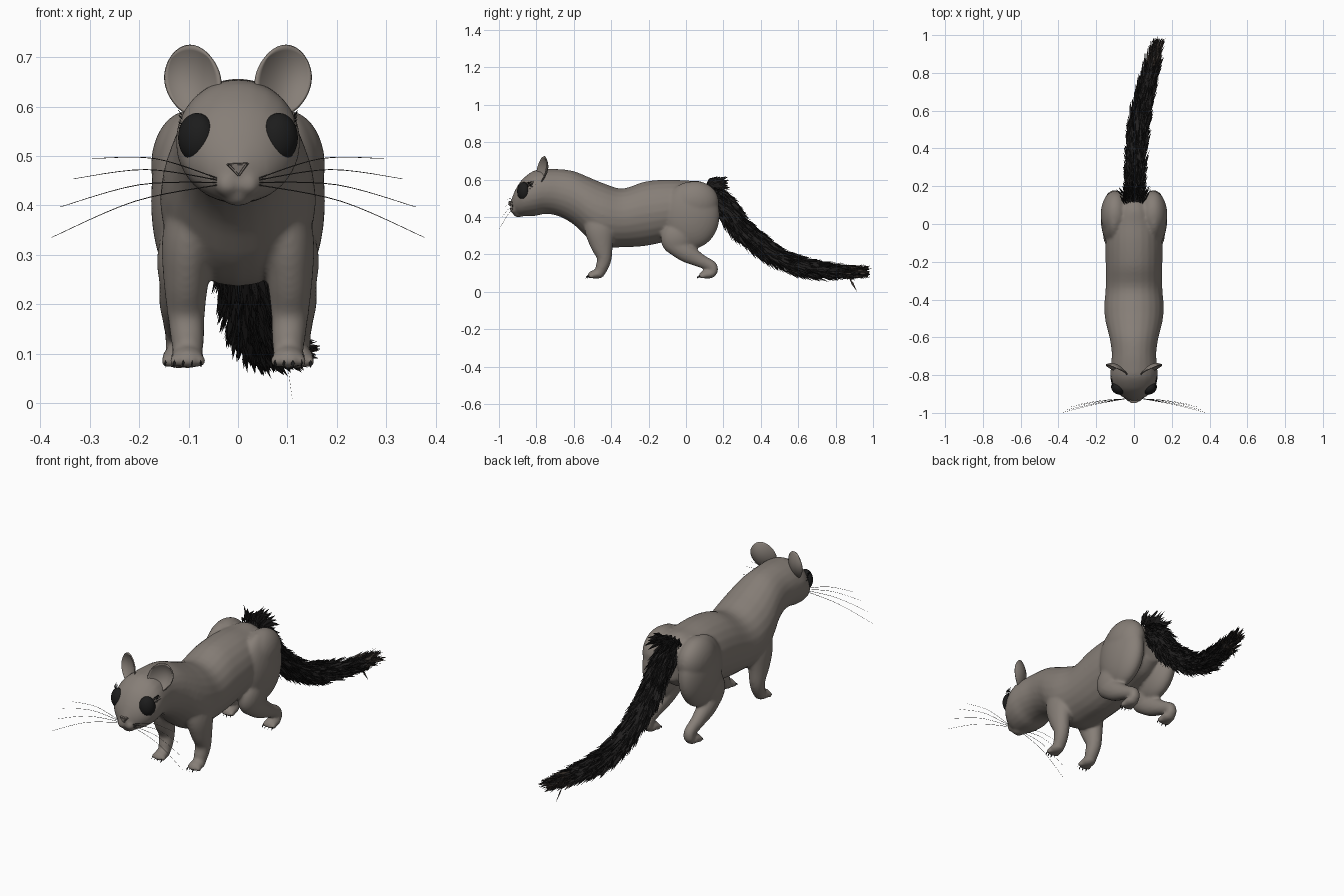
import bpy, bmesh, math, random
from mathutils import Vector, Matrix

random.seed(4)
cube = bpy.data.objects.get("Cube")
if cube:
    bpy.data.objects.remove(cube)


def material(name, color, rough=0.8):
    m = bpy.data.materials.new(name)
    m.use_nodes = True
    m.diffuse_color = (*color, 1)
    bsdf = m.node_tree.nodes["Principled BSDF"]
    bsdf.inputs["Base Color"].default_value = (*color, 1)
    bsdf.inputs["Roughness"].default_value = rough
    return m


FUR = material("grey brown fur", (0.24, 0.21, 0.185))
BLACK = material("eye black", (0.012, 0.012, 0.012))
TAIL = material("tail black", (0.014, 0.013, 0.013))
TIP = material("tail tip brown", (0.045, 0.035, 0.029))
WHISKER = material("whisker grey", (0.06, 0.055, 0.05))
NOSE = material("nose grey", (0.19, 0.165, 0.145))


def finish(bm, name, mats, smooth=True):
    bmesh.ops.recalc_face_normals(bm, faces=bm.faces)
    for f in bm.faces:
        f.smooth = smooth
    mesh = bpy.data.meshes.new(name)
    bm.to_mesh(mesh)
    bm.free()
    for m in mats:
        mesh.materials.append(m)
    ob = bpy.data.objects.new(name, mesh)
    bpy.context.collection.objects.link(ob)
    return ob


def spline(rows, steps=4):
    """Smooth rows of numbers with a Catmull-Rom curve."""
    pts = [Vector(r) for r in rows]
    pts = [pts[0]] + pts + [pts[-1]]
    out = []
    for a, b, c, d in zip(pts, pts[1:], pts[2:], pts[3:]):
        for k in range(steps):
            t = k / steps
            out.append(0.5 * (2 * b + (c - a) * t + (2 * a - 5 * b + 4 * c - d) * t ** 2
                              + (3 * b - a - 3 * c + d) * t ** 3))
    return out + [pts[-1]]


def frame(path, i):
    t = (path[min(i + 1, len(path) - 1)] - path[max(i - 1, 0)]).normalized()
    side = (Vector((1, 0, 0)) - t * t.x).normalized()
    return t, side, t.cross(side)


def tube(bm, rows, upright=False, n=24):
    """Loft rows of (x, y, z, half width, half depth)."""
    rows = spline(rows)
    path = [Vector(r[:3]) for r in rows]
    rings = []
    for i, r in enumerate(rows):
        t, side, up = frame(path, i)
        if upright:
            side, up = Vector((1, 0, 0)), Vector((0, 0, 1))
        angles = [math.tau * k / n for k in range(n)]
        rings.append([bm.verts.new(path[i] + side * r[3] * math.cos(a) + up * r[4] * math.sin(a))
                      for a in angles])
    for p, q in zip(rings, rings[1:]):
        for k in range(n):
            bm.faces.new((p[k], p[k - 1], q[k - 1], q[k]))
    bm.faces.new(rings[0])
    bm.faces.new(rings[-1])


def ball(bm, pos, size, tilt=0, turn=0, detail=4):
    mat = (Matrix.Translation(pos) @ Matrix.Rotation(turn, 4, "Z")
           @ Matrix.Rotation(tilt, 4, "X") @ Matrix.Diagonal((*size, 1)))
    bmesh.ops.create_icosphere(bm, subdivisions=detail, radius=1, matrix=mat)


def tuft(bm, root, tip, width, index=0, bend=0.0):
    """A pointed, slightly folded lock of fur."""
    root, tip = Vector(root), Vector(tip)
    d = tip - root
    side = d.cross(Vector([random.uniform(-1, 1) for _ in range(3)])).normalized() * width
    mid = root + d * 0.45 + Vector((0, 0, bend))
    a, b, c, e = [bm.verts.new(p) for p in (root, mid + side, tip, mid - side)]
    for tri in ((a, b, c), (a, c, e)):
        bm.faces.new(tri).material_index = index


# Body and head as one loft: y, centre z, half width, half height
profile = [
    (-0.935, 0.465, 0.02, 0.025), (-0.915, 0.48, 0.062, 0.06), (-0.89, 0.495, 0.092, 0.088),
    (-0.86, 0.51, 0.114, 0.106), (-0.81, 0.527, 0.126, 0.122), (-0.75, 0.536, 0.122, 0.12),
    (-0.68, 0.53, 0.118, 0.126), (-0.6, 0.502, 0.13, 0.143), (-0.52, 0.448, 0.15, 0.165),
    (-0.44, 0.41, 0.158, 0.17), (-0.34, 0.395, 0.15, 0.157), (-0.22, 0.417, 0.15, 0.172),
    (-0.1, 0.435, 0.15, 0.165), (0, 0.445, 0.14, 0.15), (0.08, 0.455, 0.11, 0.135),
    (0.14, 0.46, 0.07, 0.09)]
bm = bmesh.new()
tube(bm, [(0, y, z, w, h) for y, z, w, h in profile], upright=True)

# Muzzle, chin and nose bridge
ball(bm, (0, -0.905, 0.472), (0.038, 0.035, 0.03))
ball(bm, (0, -0.895, 0.418), (0.032, 0.03, 0.02))
claws = bmesh.new()
for s in (-1, 1):
    ball(bm, (s * 0.021, -0.915, 0.443), (0.026, 0.028, 0.026))
    # Front leg
    tube(bm, [(s * x, y, z, w, d) for x, y, z, w, d in (
        (0.085, -0.46, 0.42, 0.05, 0.09), (0.1, -0.46, 0.33, 0.054, 0.082),
        (0.105, -0.45, 0.25, 0.046, 0.062), (0.105, -0.437, 0.18, 0.038, 0.04),
        (0.102, -0.45, 0.13, 0.034, 0.034), (0.102, -0.465, 0.095, 0.03, 0.025))])
    # Haunch, knee and hind shank
    ball(bm, (s * 0.104, 0.03, 0.41), (0.072, 0.15, 0.18))
    ball(bm, (s * 0.1, 0.05, 0.48), (0.076, 0.125, 0.112))
    ball(bm, (s * 0.112, -0.05, 0.285), (0.052, 0.085, 0.09))
    tube(bm, [(s * x, y, z, w, d) for x, y, z, w, d in (
        (0.113, -0.07, 0.26, 0.045, 0.055), (0.118, 0, 0.21, 0.042, 0.052),
        (0.12, 0.08, 0.165, 0.032, 0.036), (0.12, 0.14, 0.135, 0.028, 0.029),
        (0.12, 0.145, 0.1, 0.027, 0.024))])
    # Paws with four toes and claws each
    for x, y in ((0.102, -0.48), (0.12, 0.115)):
        ball(bm, (s * x, y, 0.093), (0.034, 0.045, 0.023))
        for k in range(4):
            off = (k - 1.5) * 0.018
            toe = Vector((s * x + off, y - 0.036 + abs(off) * 0.4, 0.085))
            ball(bm, toe, (0.0105, 0.018, 0.014), detail=2)
            tuft(claws, toe + Vector((0, -0.014, 0.003)), toe + Vector((0, -0.024, -0.014)), 0.004)
skin = finish(bm, "body", [FUR])
remesh = skin.modifiers.new("blend", "REMESH")
remesh.mode, remesh.voxel_size, remesh.use_smooth_shade = "VOXEL", 0.0075, True
relax = skin.modifiers.new("relax", "SMOOTH")
relax.factor, relax.iterations = 0.5, 8
finish(claws, "claws", [BLACK], False)

# Ears: cupped oval shells
for s, label in ((-1, "right"), (1, "left")):
    bm = bmesh.new()
    bmesh.ops.create_grid(bm, x_segments=16, y_segments=16, size=1)
    for v in bm.verts:
        u, w = v.co.x, v.co.y
        u, w = u * math.sqrt(1 - w * w / 2), w * math.sqrt(1 - u * u / 2)
        r2 = u * u + w * w
        x = 0.092 + 0.056 * u + 0.006 * w
        z = 0.653 + 0.071 * w * (1 - 0.12 * u * u)
        y = -0.772 + 0.024 * u + 0.012 * w + 0.026 * (1 - r2)
        v.co = (s * x, y, z)
    ear = finish(bm, label + "_ear", [FUR])
    shell = ear.modifiers.new("thickness", "SOLIDIFY")
    shell.thickness, shell.offset = 0.006, 0

    # Eye with a fringe of lashes trailing backward
    centre = Vector((s * 0.083, -0.868, 0.537))
    bm = bmesh.new()
    ball(bm, centre, (0.04, 0.033, 0.05), turn=s * 0.55)
    finish(bm, label + "_eye", [BLACK])
    bm = bmesh.new()
    for k in range(16):
        a = math.radians(-20 + 7 * k)
        root = centre + Vector((s * 0.029, 0.018 * math.cos(a), 0.044 * math.sin(a)))
        tip = root + Vector((s * 0.009, 0.032 + 0.02 * random.random(), 0.012 * math.sin(a)))
        tuft(bm, root, tip, 0.002)
    finish(bm, label + "_lashes", [BLACK], False)

    # Whiskers sweeping outward
    curve = bpy.data.curves.new(label + "_whiskers", "CURVE")
    curve.dimensions, curve.bevel_depth, curve.bevel_resolution = "3D", 0.0011, 0
    for x, y, z in ((0.295, -0.955, 0.495), (0.333, -0.968, 0.454), (0.36, -0.985, 0.397),
                    (0.378, -0.998, 0.335)):
        a, c = Vector((s * 0.04, -0.925, 0.447 + 0.08 * (z - 0.4))), Vector((s * x, y, z))
        b = (a + c) / 2 + Vector((0, 0.006, 0.02))
        pts = spline((a, b, c), 6)
        sp = curve.splines.new("POLY")
        sp.points.add(len(pts) - 1)
        for i, p in enumerate(pts):
            sp.points[i].co = (*p, 1)
            sp.points[i].radius = 1.1 - 0.7 * i / len(pts)
    curve.materials.append(WHISKER)
    bpy.context.collection.objects.link(bpy.data.objects.new(label + "_whiskers", curve))

# Triangular nose
bm = bmesh.new()
bmesh.ops.create_cone(bm, cap_ends=True, segments=3, radius1=0.026, radius2=0.02, depth=0.024)
bmesh.ops.bevel(bm, geom=bm.edges[:], offset=0.003, segments=2, affect="EDGES")
low = min(bm.verts, key=lambda v: v.co.y).co.copy()
turn = -math.pi / 2 - math.atan2(low.y, low.x) if abs(low.x) > 0.005 else 0
bm.transform(Matrix.Translation((0, -0.936, 0.476)) @ Matrix.Diagonal((1.2, 1, 0.85, 1))
             @ Matrix.Rotation(math.pi / 2, 4, "X") @ Matrix.Rotation(turn, 4, "Z"))
finish(bm, "nose", [NOSE], False)

# Tail core
tail = [(0, 0.1, 0.54, 0.04, 0.05), (0.003, 0.19, 0.47, 0.042, 0.05),
        (0.008, 0.29, 0.345, 0.044, 0.048), (0.018, 0.44, 0.218, 0.044, 0.042),
        (0.04, 0.6, 0.142, 0.04, 0.038), (0.08, 0.78, 0.112, 0.03, 0.026),
        (0.115, 0.92, 0.108, 0.008, 0.008)]
bm = bmesh.new()
tube(bm, tail, n=12)
finish(bm, "tail_core", [TAIL])

# Tail fur: overlapping locks swept along the tail
rows = spline(tail, 10)
path = [Vector(r[:3]) for r in rows]
bm = bmesh.new()
for _ in range(1500):
    i = random.randrange(len(rows) - 1)
    t, side, up = frame(path, i)
    a = random.uniform(0, math.tau)
    out = side * math.cos(a) + up * math.sin(a)
    root = path[i] + side * rows[i][3] * math.cos(a) + up * rows[i][4] * math.sin(a)
    length = random.uniform(0.06, 0.11)
    tip = root + t * length + out * random.uniform(0.005, 0.027)
    tip.y = min(tip.y, 0.985)
    brown = i > len(rows) * 0.84 and random.random() < 0.6
    tuft(bm, root, tip, random.uniform(0.004, 0.008), int(brown))
# Raised crest at the tail root
for _ in range(70):
    x = random.uniform(-0.055, 0.055)
    root = Vector((x, random.uniform(0.1, 0.15), 0.56))
    tip = root + Vector((x * random.uniform(0.2, 1.1), random.uniform(0.04, 0.1),
                         random.uniform(-0.02, 0.06)))
    tuft(bm, root, tip, 0.007, 0, 0.018)
# Stray locks at the end
tuft(bm, (0.1, 0.87, 0.08), (0.111, 0.915, 0), 0.006, 1)
tuft(bm, (0.112, 0.9, 0.11), (0.125, 1, 0.125), 0.006, 1)
finish(bm, "tail_fur", [TAIL, TIP], False)
